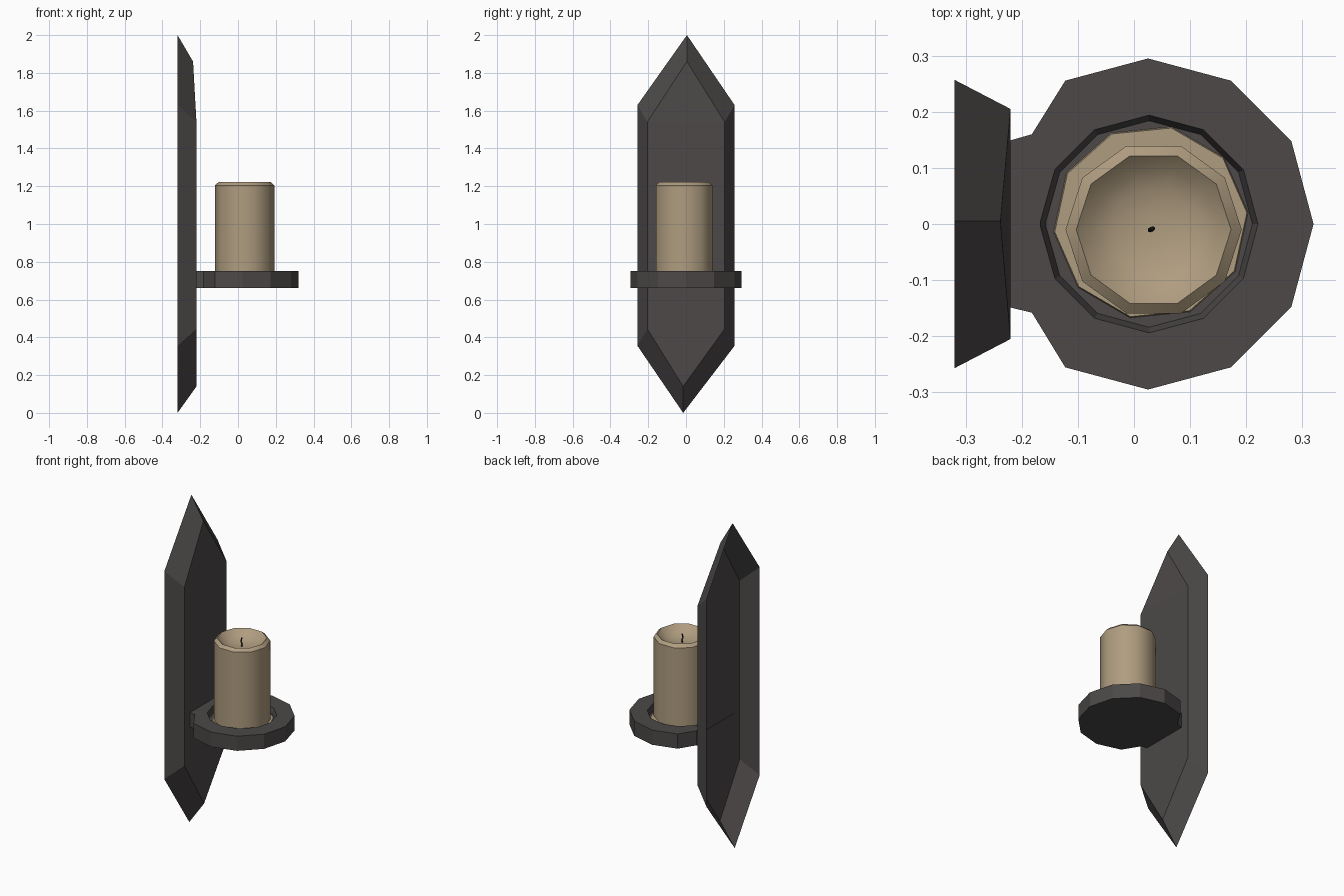
import bpy, bmesh, math

if "Cube" in bpy.data.objects:
    bpy.data.objects.remove(bpy.data.objects["Cube"])


def material(name, rgb):
    m = bpy.data.materials.new(name)
    m.diffuse_color = (*rgb, 1)
    m.use_nodes = True
    m.node_tree.nodes["Principled BSDF"].inputs["Base Color"].default_value = m.diffuse_color
    return m


IRON = material("dark iron", (0.072, 0.065, 0.064))
WAX = material("tan wax", (0.43, 0.335, 0.215))
CHAR = material("charred wick", (0.008, 0.008, 0.008))


def loft(name, loops, mat, cap_start=True, cap_end=True, smooth=None):
    """Bridge equal-length vertex loops into one surface, with optional caps."""
    bm = bmesh.new()
    rings = [[bm.verts.new(p) for p in loop] for loop in loops]
    n = len(rings[0])
    for a, b in zip(rings, rings[1:]):
        for i in range(n):
            j = (i + 1) % n
            bm.faces.new((a[i], a[j], b[j], b[i]))
    if cap_start:
        bm.faces.new(rings[0][::-1])
    if cap_end:
        bm.faces.new(rings[-1])
    if not (cap_start or cap_end):
        # backplate front: flat hexagon body plus a slightly tipped upper triangle
        r = rings[-1]
        bm.faces.new((r[5], r[0], r[1]))
        bm.faces.new(r[1:])
    bmesh.ops.recalc_face_normals(bm, faces=bm.faces)
    me = bpy.data.meshes.new(name)
    bm.to_mesh(me)
    bm.free()
    me.materials.append(mat)
    ob = bpy.data.objects.new(name, me)
    bpy.context.collection.objects.link(ob)
    if smooth:
        bpy.ops.object.select_all(action='DESELECT')
        ob.select_set(True)
        bpy.context.view_layer.objects.active = ob
        bpy.ops.object.shade_smooth_by_angle(angle=math.radians(smooth))
    return ob


def ring(cx, cy, r, z, n, start=0.0):
    return [(cx + r * math.cos(start + math.tau * i / n),
             cy + r * math.sin(start + math.tau * i / n), z) for i in range(n)]


# Backplate: bevelled pointed shell, open at the back
def plate_loop(x, w, top, hi, lo, bottom, x_top):
    return [(x_top, 0.005, top), (x, w, hi), (x, w, lo),
            (x, -0.015, bottom), (x, -w, lo), (x, -w, hi)]


loft("backplate", [plate_loop(-0.32, 0.257, 2.0, 1.63, 0.355, 0.0, -0.32),
                   plate_loop(-0.22, 0.205, 1.86, 1.54, 0.445, 0.14, -0.238)],
     IRON, False, False)


# Tray: twelve-sided dish whose wall side becomes a short bracket
def tray_outer(z):
    p = ring(0.025, 0, 0.295, z, 12)
    p[5], p[7] = (-0.182, 0.16, z), (-0.182, -0.158, z)
    p[6:7] = [(-0.224, 0.148, z), (-0.224, -0.148, z)]
    return p


def tray_inner(r, z):
    p = ring(0.027, 0, r, z, 12)
    x = p[6][0]
    p[6:7] = [(x, 0.004, z), (x, -0.004, z)]
    return p


loft("tray", [tray_outer(0.66), tray_outer(0.75), tray_inner(0.194, 0.75),
              tray_inner(0.184, 0.715)], IRON)

# Melted wax pooled in the tray
loft("wax_pool", [ring(0.03, 0.003, 0.175, 0.712, 10, 0.1),
                  ring(0.03, 0.003, 0.172, 0.722, 10, 0.1)], WAX)

# Candle: column, soft rim and hollowed top
profile = [(0.157, 0.715), (0.157, 1.205), (0.138, 1.222),
           (0.112, 1.196), (0.075, 1.178), (0.03, 1.17)]
loft("candle", [ring(0.035, -0.01, r, z, 10) for r, z in profile], WAX, smooth=40)

# Wick: thin, slightly crooked
path = [(0.031, -0.01, 1.165), (0.034, -0.008, 1.185),
        (0.028, -0.011, 1.2), (0.032, -0.008, 1.222)]
loft("wick", [ring(x, y, 0.004, z, 5) for x, y, z in path], CHAR)
